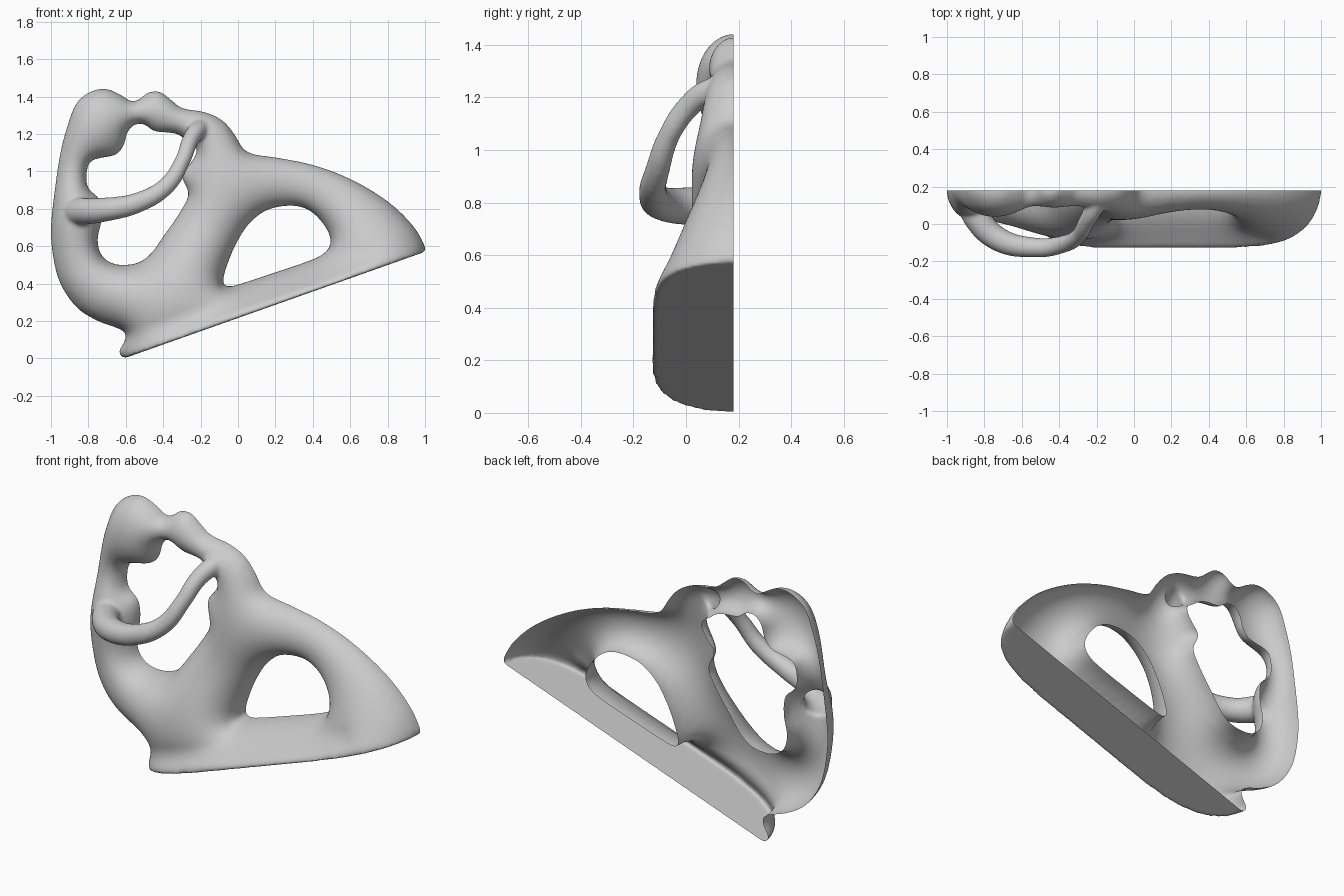
import bpy, bmesh, math
from mathutils import Vector, kdtree
from mathutils.geometry import delaunay_2d_cdt, interpolate_bezier

if "Cube" in bpy.data.objects:
    bpy.data.objects.remove(bpy.data.objects["Cube"])

CUT = 0.18          # open rear plane of the half shell
STEP = 0.016
TOE, TIP = Vector((-.61, 0)), Vector((1, .57))

# Front outlines (x, z)
OUTER = [(1, .57), (1, .6), (.935, .71), (.8, .84), (.6, .96), (.4, 1.035), (.2, 1.075),
         (.08, 1.093), (.03, 1.12), (-.02, 1.2), (-.08, 1.27), (-.17, 1.315), (-.3, 1.34),
         (-.36, 1.385), (-.42, 1.427), (-.48, 1.422), (-.53, 1.385), (-.57, 1.375),
         (-.62, 1.405), (-.7, 1.44), (-.78, 1.43), (-.86, 1.37), (-.91, 1.25), (-.95, 1.1),
         (-.98, .9), (-1, .7), (-.99, .55), (-.95, .4), (-.86, .27), (-.75, .2),
         (-.63, .155), (-.6, .13), (-.61, .085), (-.638, .03), (-.61, .0)]
UPPER_HOLE = [(-.55, 1.25), (-.5, 1.25), (-.45, 1.215), (-.33, 1.2), (-.27, 1.16), (-.22, 1.12),
              (-.25, 1.05), (-.3, .98), (-.265, .88), (-.3, .8), (-.38, .68), (-.5, .53),
              (-.63, .5), (-.72, .54), (-.75, .63), (-.73, .74), (-.74, .85), (-.8, .91),
              (-.81, .98), (-.79, 1.05), (-.74, 1.07), (-.65, 1.09), (-.61, 1.14), (-.59, 1.21)]
ARCH_HOLE = [(-.08, .4), (-.05, .385), (0, .395), (.2, .46), (.4, .53), (.47, .57), (.495, .62),
             (.48, .68), (.42, .76), (.35, .805), (.26, .815), (.15, .79), (.06, .72),
             (0, .63), (-.05, .52)]


def spline(pts, closed):
    """Evenly sampled smooth curve through the points."""
    p = [Vector(q) for q in pts]
    n = len(p)
    get = (lambda i: p[i % n]) if closed else (lambda i: p[max(0, min(n - 1, i))])
    out = []
    for i in range(n if closed else n - 1):
        a, b, c, d = get(i - 1), get(i), get(i + 1), get(i + 2)
        length = (c - b).length
        ta, tb = (c - a).normalized() * length / 3, (d - b).normalized() * length / 3
        k = max(2, round(length / STEP))
        out += [v.to_2d() for v in interpolate_bezier(b, b + ta, c - tb, c, k + 1)[:-1]]
    return out


def inside(q, loops):
    x, z = q
    hit = False
    for lp in loops:
        ax, az = lp[-1]
        for bx, bz in lp:
            if (az > z) != (bz > z) and x < (bx - ax) * (z - az) / (bz - az) + ax:
                hit = not hit
            ax, az = bx, bz
    return hit


def ramp(v, a, b):
    return max(0, min(1, (v - a) / (b - a)))


def fullness(q):
    """How strongly each region is inflated: head, elbow, slim torso and arch, full hips."""
    if q.x < -.5:
        elbow = math.exp(-((q.x + .88) ** 2 + (q.y - .77) ** 2) / .018)
        return 2.1 + .2 * ramp(q.y, 1.1, 1.2) + 1.8 * elbow
    return 2.1 - .85 * ramp(q.y, .5, .7) + 1.0 * ramp(q.y, 1.05, 1.2)


def plinth_depth(t):
    return .322 * math.sqrt(max(0, 1 - abs(2 * t - 1) ** 5))


def build_body():
    n_base = 120
    ts = [.5 - .5 * math.cos(math.pi * i / n_base) for i in range(n_base + 1)]
    base = [TOE.lerp(TIP, t) for t in ts]
    depth = [.97 * plinth_depth(t) for t in ts]
    slope = (TIP - TOE).normalized()
    loops = [base[:-1] + spline(OUTER, False), spline(UPPER_HOLE, True), spline(ARCH_HOLE, True)]

    # Boundary points, close inner rings, then an interior lattice
    pts, edges = [], []
    for lp in loops:
        s, n = len(pts), len(lp)
        pts += lp
        edges += [(s + i, s + (i + 1) % n) for i in range(n)]
    nb = len(pts)
    kd = kdtree.KDTree(nb)
    for i, q in enumerate(pts):
        kd.insert((q.x, q.y, 0), i)
    kd.balance()
    plain = [[(q.x, q.y) for q in lp] for lp in loops]
    for lp in loops:
        side = -1 if lp is loops[2] else 1
        for i, q in enumerate(lp):
            t = lp[(i + 1) % len(lp)] - lp[i - 1]
            nrm = Vector((-t.y, t.x)).normalized() * side
            for d in (.002, .008):
                r = q + nrm * d
                if kd.find((r.x, r.y, 0))[2] > .9 * d and inside(r, plain):
                    pts.append(r)
    h = .02
    for j in range(int(1.46 / (h * .866)) + 1):
        for i in range(101):
            q = Vector((-1 + (i + .5 * (j % 2)) * h, j * h * .866))
            if kd.find((q.x, q.y, 0))[2] > .016 and inside(q, plain):
                pts.append(q)

    vs, _, fs, orig, _, _ = delaunay_2d_cdt(pts, edges, [], 0, 1e-6)
    src = [o[0] if o else -1 for o in orig]
    tris = [f for f in fs if any(src[i] >= nb for i in f)
            or inside((vs[f[0]] + vs[f[1]] + vs[f[2]]) / 3, plain)]

    # Inflate: solve a Poisson problem, its square root gives rounded sections
    nv = len(vs)
    w = [dict() for _ in range(nv)]
    load, damp = [0.0] * nv, [0.0] * nv
    for f in tris:
        for k in range(3):
            a, b, c = f[k], f[(k + 1) % 3], f[(k + 2) % 3]
            e1, e2 = vs[b] - vs[a], vs[c] - vs[a]
            area2 = max(abs(e1.x * e2.y - e1.y * e2.x), 1e-9)
            cot = .5 * e1.dot(e2) / area2
            w[b][c] = w[b].get(c, 0) + cot
            w[c][b] = w[c].get(b, 0) + cot
            load[a] += fullness(vs[a]) * area2 / 6
            rise = slope.cross(vs[a] - TOE)
            t = slope.dot(vs[a] - TOE) / (TIP - TOE).length
            if rise < .04:              # plinth lip
                damp[a] += 1500 * area2 / 6
                load[a] += 1500 * area2 / 6 * plinth_depth(max(0, min(1, t))) ** 2
            elif rise < .13 and t < .85:    # groove above the lip
                damp[a] += 110 * area2 / 6
    u = [0.0] * nv
    for i in range(nv):
        if 0 <= src[i] <= n_base:
            u[i] = depth[src[i]] ** 2
    rows = [(i, list(w[i].items()), load[i], 1 / max(sum(w[i].values()) + damp[i], 1e-6))
            for i in range(nv) if src[i] >= nb and w[i]]
    for _ in range(220):
        for i, nbr, b, inv in rows:
            s = b
            for j, c in nbr:
                s += c * u[j]
            u[i] += 1.85 * (s * inv - u[i])

    bm = bmesh.new()
    bv = [bm.verts.new((v.x, CUT - min(.325, math.sqrt(max(0, u[i]))), v.y))
          for i, v in enumerate(vs)]
    for f in tris:
        bm.faces.new([bv[i] for i in f])
    # Flat sloping underside
    back = [bm.verts.new((q.x, CUT, q.y)) for q in base]
    front = [bm.verts.new((q.x, CUT - d, q.y)) for q, d in zip(base, depth)]
    for i in range(n_base):
        bm.faces.new((back[i], back[i + 1], front[i + 1], front[i]))
    bmesh.ops.remove_doubles(bm, verts=bm.verts, dist=1e-5)
    bmesh.ops.delete(bm, geom=[v for v in bm.verts if not v.link_faces], context='VERTS')
    me = bpy.data.meshes.new("body_shell")
    bm.to_mesh(me)
    bm.free()
    ob = bpy.data.objects.new("body_shell", me)
    bpy.context.collection.objects.link(ob)
    return ob


def build_arm():
    """Looping arm: a tapered closed tube reaching into the body at both ends."""
    path = [(-.875, .13, .78, .07), (-.845, .045, .785, .075), (-.73, -.078, .793, .066),
            (-.53, -.126, .835, .054), (-.38, -.108, .925, .047), (-.295, -.062, 1.06, .042),
            (-.255, .01, 1.165, .045), (-.215, .085, 1.22, .05), (-.19, .15, 1.23, .05)]
    cu = bpy.data.curves.new("arm", 'CURVE')
    cu.dimensions = '3D'
    cu.bevel_depth = 1
    cu.bevel_resolution = 8
    cu.resolution_u = 10
    cu.use_fill_caps = True
    sp = cu.splines.new('BEZIER')
    sp.bezier_points.add(len(path) - 1)
    for bp, (x, y, z, r) in zip(sp.bezier_points, path):
        bp.co, bp.radius = (x, y, z), r
        bp.handle_left_type = bp.handle_right_type = 'AUTO'
    ob = bpy.data.objects.new("arm", cu)
    bpy.context.collection.objects.link(ob)
    return ob


def activate(ob, *others):
    bpy.ops.object.select_all(action='DESELECT')
    for o in (ob, *others):
        o.select_set(True)
    bpy.context.view_layer.objects.active = ob


body, arm = build_body(), build_arm()
activate(arm)
bpy.ops.object.convert(target='MESH')
activate(body, bpy.context.view_layer.objects.active)
bpy.ops.object.join()

# Mirror into a closed solid, fuse the arm, soften the joints
bm = bmesh.new()
bm.from_mesh(body.data)
dup = bmesh.ops.duplicate(bm, geom=bm.verts[:] + bm.edges[:] + bm.faces[:])["geom"]
for g in dup:
    if isinstance(g, bmesh.types.BMVert):
        g.co.y = 2 * CUT - g.co.y
bmesh.ops.reverse_faces(bm, faces=[g for g in dup if isinstance(g, bmesh.types.BMFace)])
bmesh.ops.remove_doubles(bm, verts=bm.verts, dist=1e-4)
bm.to_mesh(body.data)
bm.free()
fuse = body.modifiers.new("fuse", 'REMESH')
fuse.mode, fuse.voxel_size = 'VOXEL', .009
soft = body.modifiers.new("soften", 'SMOOTH')
soft.factor, soft.iterations = .5, 18
activate(body)
bpy.ops.object.convert(target='MESH')
body = bpy.context.view_layer.objects.active

# Keep only the front half, open at the rear plane
bm = bmesh.new()
bm.from_mesh(body.data)
bmesh.ops.bisect_plane(bm, geom=bm.verts[:] + bm.edges[:] + bm.faces[:], dist=1e-5,
                       plane_co=(0, CUT, 0), plane_no=(0, 1, 0), clear_outer=True)
bm.to_mesh(body.data)
bm.free()
bpy.ops.object.shade_smooth()
